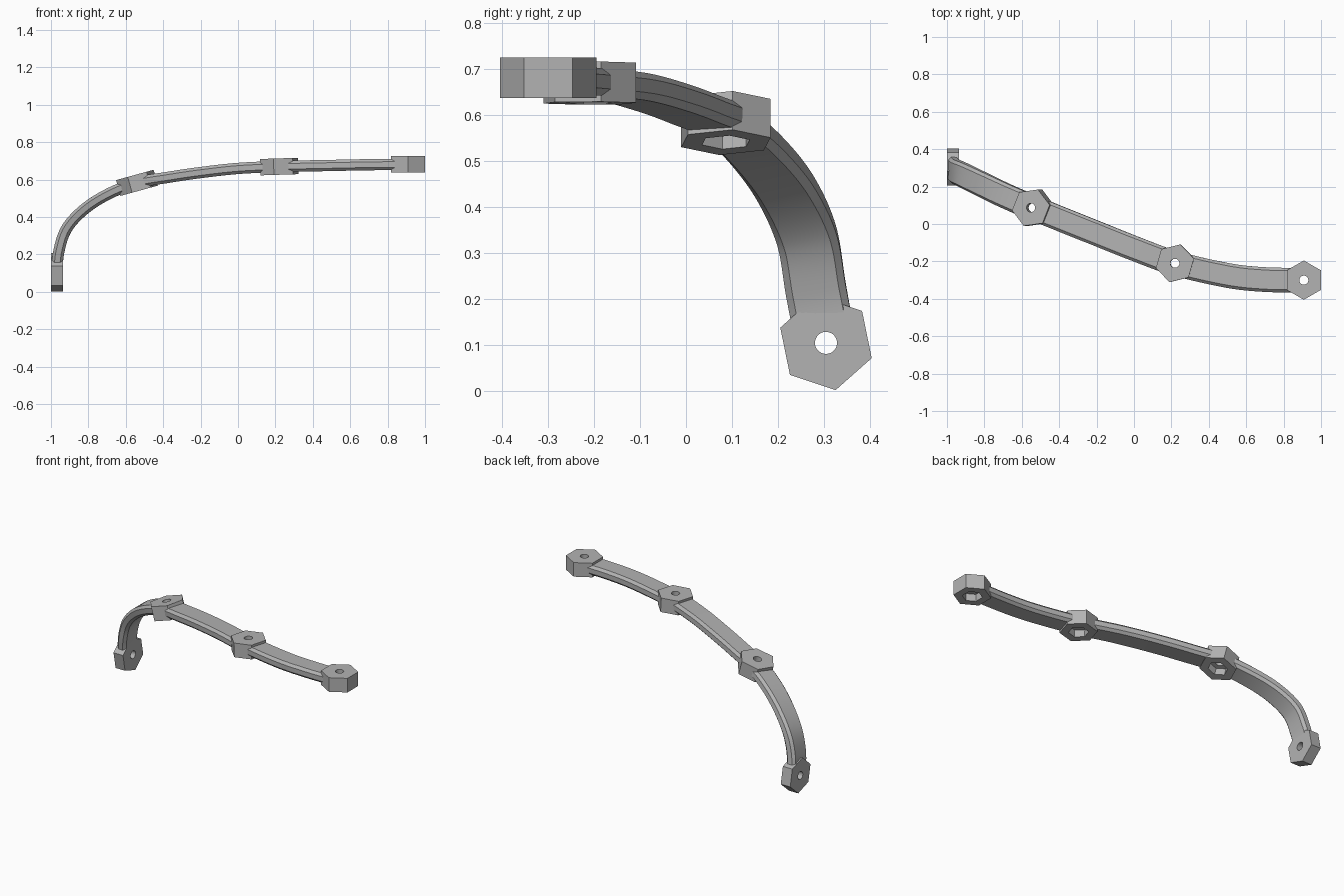
import bpy, bmesh, math
from mathutils import Vector

if "Cube" in bpy.data.objects:
    bpy.data.objects.remove(bpy.data.objects["Cube"], do_unlink=True)

GREY = (0.45, 0.45, 0.45, 1.0)
grey = bpy.data.materials.new("plain grey")
grey.use_nodes = True
grey.diffuse_color = GREY
grey.node_tree.nodes["Principled BSDF"].inputs["Base Color"].default_value = GREY

# Centre line of the strap, from the low end up to the high end
path = [Vector(p) for p in (
    (-0.967, 0.305, 0.104), (-0.957, 0.283, 0.22), (-0.915, 0.262, 0.34),
    (-0.82, 0.215, 0.443), (-0.69, 0.152, 0.525), (-0.54, 0.087, 0.583),
    (-0.37, 0.018, 0.613), (-0.2, -0.05, 0.638), (0.0, -0.13, 0.66),
    (0.22, -0.21, 0.67), (0.5, -0.275, 0.676), (0.7, -0.297, 0.68),
    (0.908, -0.3, 0.6815))]
start_dir = Vector((0, -0.2, 0.98)).normalized()
end_dir = Vector((1, 0, 0))
LOW, MID, HIGH, TIP = 0, 5, 9, 12      # path points that carry a boss


def tangent(i):
    if i == 0:
        return start_dir * (path[1] - path[0]).length
    if i == len(path) - 1:
        return end_dir * (path[i] - path[i - 1]).length
    return (path[i + 1] - path[i - 1]) / 2


def frame(t):
    """Along, across and outward directions of the strap."""
    t = t.normalized()
    n = Vector((-t.z, 0, t.x)).normalized()
    return t, n.cross(t), n


def sample(i, u):
    """Point and direction on the smooth curve between two path points."""
    a, b, ta, tb = path[i], path[i + 1], tangent(i), tangent(i + 1)
    c = 3 * (b - a) - 2 * ta - tb
    d = 2 * (a - b) + ta + tb
    return a + ta * u + c * u**2 + d * u**3, ta + 2 * c * u + 3 * d * u**2


def finish(name, bm):
    bmesh.ops.recalc_face_normals(bm, faces=bm.faces)
    mesh = bpy.data.meshes.new(name)
    bm.to_mesh(mesh)
    bm.free()
    mesh.materials.append(grey)
    obj = bpy.data.objects.new(name, mesh)
    bpy.context.collection.objects.link(obj)
    bpy.ops.object.select_all(action='DESELECT')
    obj.select_set(True)
    bpy.context.view_layer.objects.active = obj
    bpy.ops.object.shade_smooth_by_angle()


def bridge(bm, r1, r2):
    n = len(r1)
    for k in range(n):
        bm.faces.new((r1[k], r1[(k + 1) % n], r2[(k + 1) % n], r2[k]))


def strap(name, first, last, steps=14, trim=0.056):
    """Flat bar with chamfered corners, swept between two bosses."""
    w, h, c = 0.066, 0.03, 0.015
    section = [(w, h - c), (w - c, h), (c - w, h), (-w, h - c),
               (-w, c - h), (c - w, -h), (w - c, -h), (w, c - h)]
    bm = bmesh.new()
    rings = []
    for i in range(first, last):
        for s in range(steps):
            p, t = sample(i, s / steps)
            if min((p - path[first]).length, (p - path[last]).length) < trim:
                continue
            _, across, out = frame(t)
            rings.append([bm.verts.new(p + across * x + out * z) for x, z in section])
    for r1, r2 in zip(rings, rings[1:]):
        bridge(bm, r1, r2)
    bm.faces.new(rings[0])
    bm.faces.new(rings[-1])
    finish(name, bm)


def boss(name, i, thick, turn, pocket):
    """Hexagonal boss with a round bore and an optional hexagonal pocket below."""
    along, across, out = frame(tangent(i))
    sides, h, bore = 36, thick / 2, 0.024
    bm = bmesh.new()

    def ring(radius, z, hexagon):
        verts = []
        for k in range(sides):
            a = math.tau * k / sides
            r = radius
            if hexagon:
                r *= math.cos(math.pi / 6) / math.cos(a % (math.pi / 3) - math.pi / 6)
            b = a + math.radians(turn)
            verts.append(bm.verts.new(
                path[i] + along * r * math.cos(b) + across * r * math.sin(b) + out * z))
        return verts

    rings = [ring(0.105, -h, True), ring(0.105, h, True), ring(bore, h, False)]
    if pocket:
        rings += [ring(bore, 0, False), ring(0.056, 0, True), ring(0.056, -h, True)]
    else:
        rings.append(ring(bore, -h, False))
    for k, r in enumerate(rings):
        bridge(bm, r, rings[(k + 1) % len(rings)])
    finish(name, bm)


strap("lower_strap", LOW, MID)
strap("middle_strap", MID, HIGH)
strap("upper_strap", HIGH, TIP)

boss("low_end_boss", LOW, 0.065, 0, False)
boss("lower_middle_boss", MID, 0.0875, 30, True)
boss("upper_middle_boss", HIGH, 0.0875, 30, True)
boss("high_end_boss", TIP, 0.0875, 30, True)
